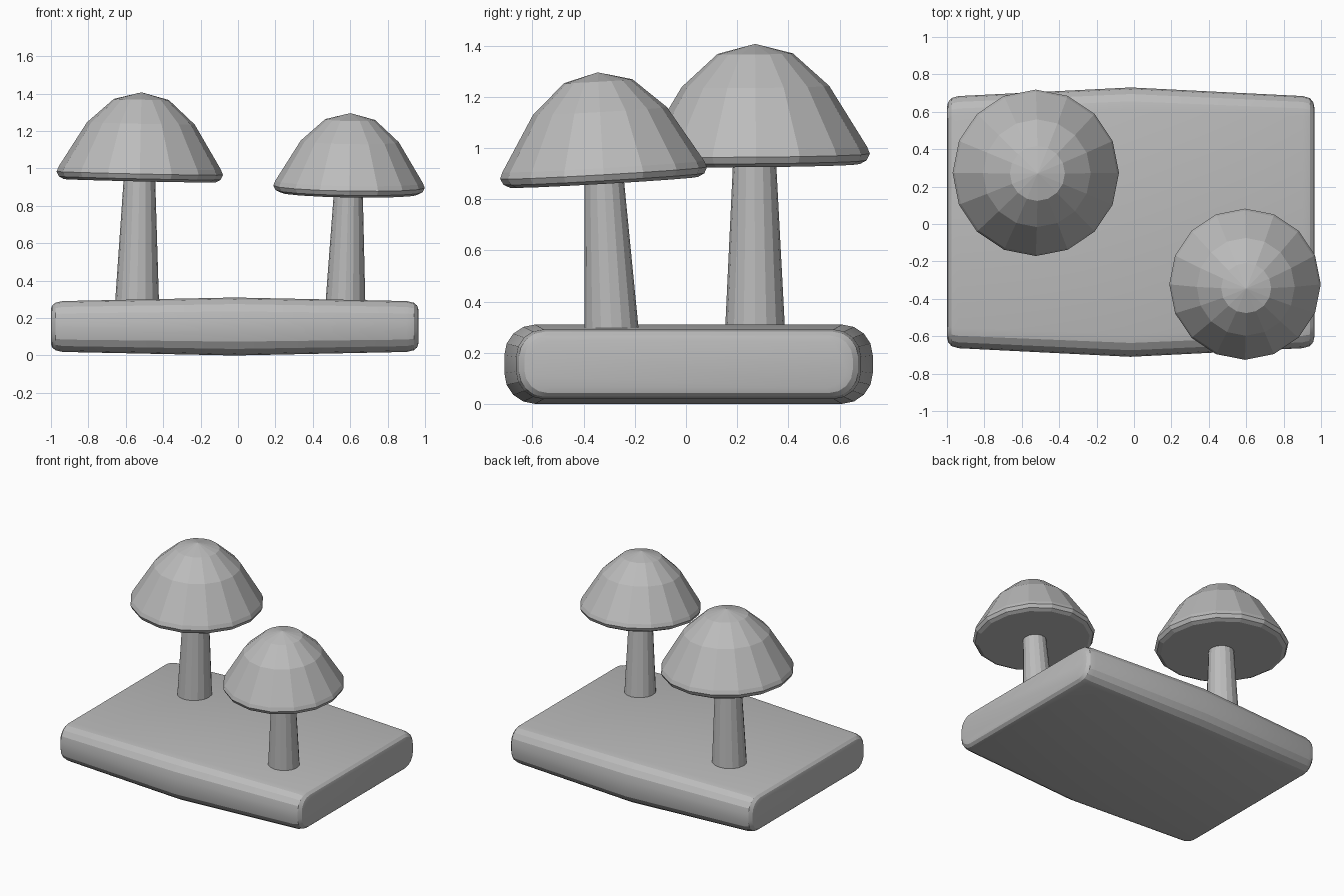
import bpy
import bmesh
import math
from mathutils import Vector, Matrix

if "Cube" in bpy.data.objects:
    bpy.data.objects.remove(bpy.data.objects["Cube"], do_unlink=True)

grey = bpy.data.materials.new("plain_grey")
grey.use_nodes = True
colour = (0.5, 0.5, 0.5, 1)
grey.diffuse_color = colour
grey.node_tree.nodes["Principled BSDF"].inputs["Base Color"].default_value = colour


def loft(name, rings, smooth_angle=None):
    """Skin a list of equal-length point rings and cap both ends."""
    bm = bmesh.new()
    loops = [[bm.verts.new(p) for p in ring] for ring in rings]
    n = len(loops[0])
    for a, b in zip(loops, loops[1:]):
        for i in range(n):
            j = (i + 1) % n
            bm.faces.new((a[i], a[j], b[j], b[i]))
    bm.faces.new(loops[0][::-1])
    bm.faces.new(loops[-1])
    bmesh.ops.remove_doubles(bm, verts=bm.verts, dist=0.0005)
    bmesh.ops.recalc_face_normals(bm, faces=bm.faces)
    mesh = bpy.data.meshes.new(name)
    bm.to_mesh(mesh)
    bm.free()
    mesh.materials.append(grey)
    obj = bpy.data.objects.new(name, mesh)
    bpy.context.collection.objects.link(obj)
    if smooth_angle:
        bpy.ops.object.select_all(action="DESELECT")
        obj.select_set(True)
        bpy.context.view_layer.objects.active = obj
        bpy.ops.object.shade_smooth_by_angle(angle=math.radians(smooth_angle))
    return obj


def circle(centre, radius, sides=16):
    return [Vector(centre) + Vector((radius * math.cos(t), radius * math.sin(t), 0))
            for t in (2 * math.pi * i / sides for i in range(sides))]


def rounded_section(x, half_y, half_z, radius, steps=4):
    """Rounded rectangle across the slab at position x."""
    points = []
    for corner, (sy, sz) in enumerate(((1, 1), (-1, 1), (-1, -1), (1, -1))):
        for k in range(steps + 1):
            t = math.pi / 2 * (corner + k / steps)
            points.append((x, 0.01 + sy * (half_y - radius) + radius * math.cos(t),
                           0.155 + sz * (half_z - radius) + radius * math.sin(t)))
    return points


# Slab: bulges in the middle and rounds over at both ends
half = [(0.982, 0.615, 0.092, 0.075), (0.976, 0.642, 0.112, 0.09),
        (0.958, 0.663, 0.127, 0.1), (0.92, 0.674, 0.136, 0.107)]
stations = ([(-x, *rest) for x, *rest in half] + [(0, 0.72, 0.155, 0.12)]
            + half[::-1])
loft("base_slab", [rounded_section(x - 0.018, y, z, r) for x, y, z, r in stations], 20)

# Cap outline as radius and height, from the underside to the tip
cap_profile = [(0.405, 0), (0.432, 0.014), (0.445, 0.04), (0.434, 0.068),
               (0.288, 0.307), (0.147, 0.435), (0, 0.473)]


def mushroom(name, foot, neck, foot_r, neck_r, cap_at, scale, slope):
    loft(name + "_stem", [circle(foot, foot_r), circle(neck, neck_r)], 20)
    rings = [circle((0, 0, z * scale), max(r * scale, 0.0001)) for r, z in cap_profile]
    cap = loft(name + "_cap", rings)
    normal = Vector((-slope[0], -slope[1], 1))
    tilt = Vector((0, 0, 1)).rotation_difference(normal).to_matrix().to_4x4()
    cap.data.transform(Matrix.Translation(cap_at) @ tilt)


mushroom("tall_mushroom", (-0.54, 0.27, 0.27), (-0.527, 0.268, 0.95),
         0.118, 0.084, (-0.526, 0.274, 0.934), 1.0, (-0.022, 0.008))
mushroom("short_mushroom", (0.574, -0.29, 0.27), (0.59, -0.32, 0.88),
         0.107, 0.077, (0.593, -0.32, 0.866), 0.91, (-0.017, 0.058))
